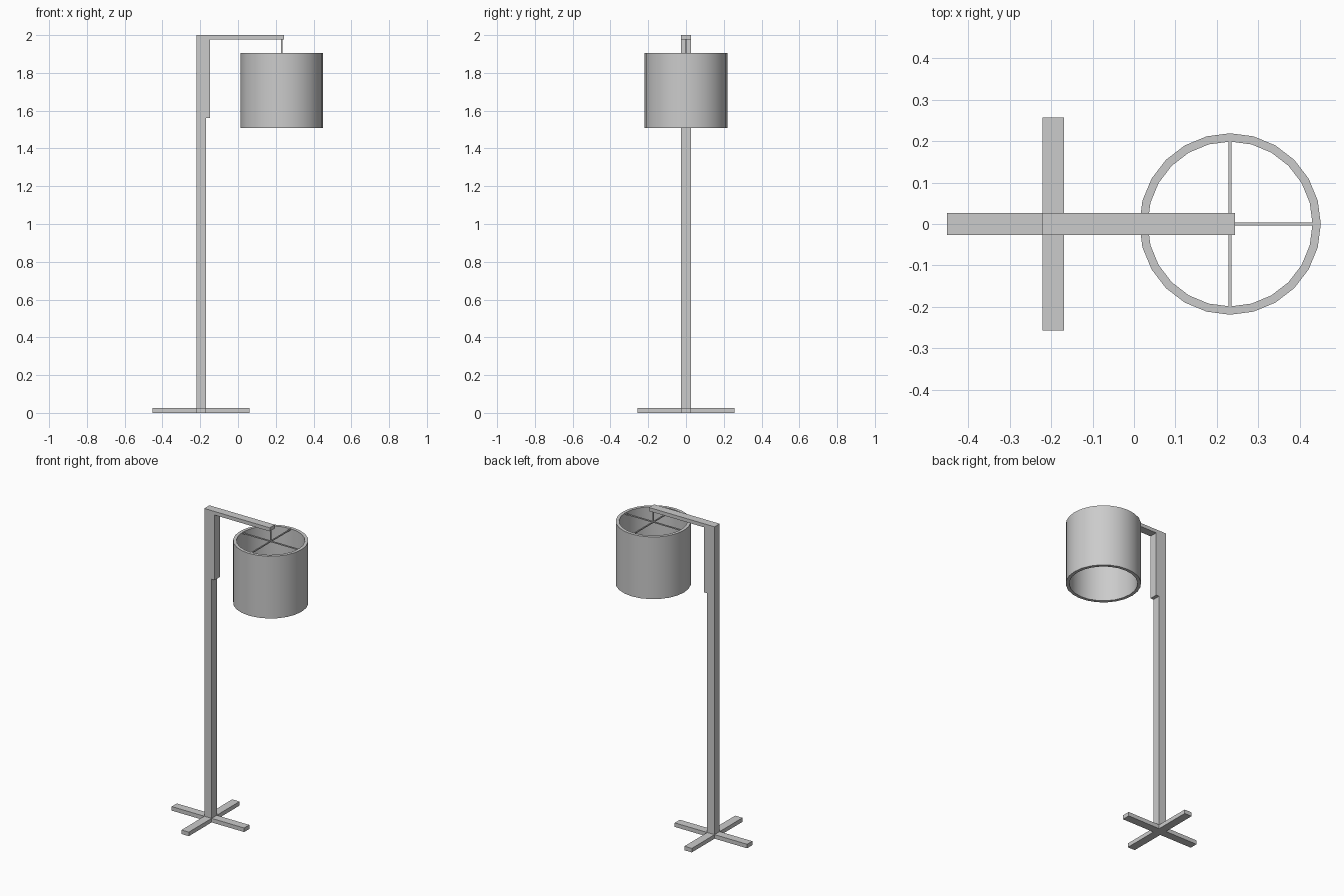
import bpy, bmesh, math
from mathutils import Vector

if "Cube" in bpy.data.objects:
    bpy.data.objects.remove(bpy.data.objects["Cube"])

POST_X = -0.195      # post axis
SHADE_X = 0.232      # shade axis
W = 0.026            # half width of the bars


def finish(name, bm):
    bmesh.ops.recalc_face_normals(bm, faces=bm.faces)
    mesh = bpy.data.meshes.new(name)
    bm.to_mesh(mesh)
    bm.free()
    obj = bpy.data.objects.new(name, mesh)
    bpy.context.collection.objects.link(obj)
    return obj


def prism(name, points, direction):
    """Extrude a closed outline along a direction."""
    bm = bmesh.new()
    face = bm.faces.new([bm.verts.new(p) for p in points])
    ext = bmesh.ops.extrude_face_region(bm, geom=[face])
    verts = [v for v in ext["geom"] if isinstance(v, bmesh.types.BMVert)]
    bmesh.ops.translate(bm, verts=verts, vec=direction)
    return finish(name, bm)


def box(name, lo, hi):
    pts = [(lo[0], lo[1], lo[2]), (hi[0], lo[1], lo[2]),
           (hi[0], hi[1], lo[2]), (lo[0], hi[1], lo[2])]
    return prism(name, pts, Vector((0, 0, hi[2] - lo[2])))


# Cross-shaped foot, one outline turned four times
L = 0.257
foot = []
for i in range(4):
    a = i * math.pi / 2
    for x, y in ((W, -W), (L, -W), (L, W)):
        foot.append((POST_X + x * math.cos(a) - y * math.sin(a),
                     x * math.sin(a) + y * math.cos(a), 0))
prism("cross_foot", foot, Vector((0, 0, 0.026)))

# Post with thickened top and horizontal arm, from a side profile
profile = [(POST_X - W, 0.026), (POST_X + W, 0.026), (POST_X + W, 1.56),
           (-0.147, 1.56), (-0.147, 1.977), (0.244, 1.977),
           (0.244, 2.0), (POST_X - W, 2.0)]
prism("post_and_arm", [(x, -W, z) for x, z in profile], Vector((0, 2 * W, 0)))

# Drum shade: open tube with wall thickness
R_OUT, R_IN, Z0, Z1, N = 0.219, 0.199, 1.507, 1.906, 24
bm = bmesh.new()
rings = []
for r, z in ((R_OUT, Z0), (R_OUT, Z1), (R_IN, Z1), (R_IN, Z0)):
    rings.append([bm.verts.new((SHADE_X + r * math.cos(2 * math.pi * i / N),
                                r * math.sin(2 * math.pi * i / N), z))
                  for i in range(N)])
for k in range(4):
    a, b = rings[k], rings[(k + 1) % 4]
    for i in range(N):
        j = (i + 1) % N
        bm.faces.new((a[i], a[j], b[j], b[i]))
shade = finish("drum_shade", bm)
bpy.context.view_layer.objects.active = shade
shade.select_set(True)
bpy.ops.object.shade_smooth_by_angle(angle=math.radians(30))

# Thin hanging rod and the wire spider holding the shade
T, S = 0.0035, 0.2
box("hanging_rod", (SHADE_X - T, -T, 1.897), (SHADE_X + T, T, 1.98))
box("shade_spoke_x", (SHADE_X - S, -T, 1.897), (SHADE_X + S, T, 1.904))
box("shade_spoke_y", (SHADE_X - T, -S, 1.897), (SHADE_X + T, S, 1.904))
